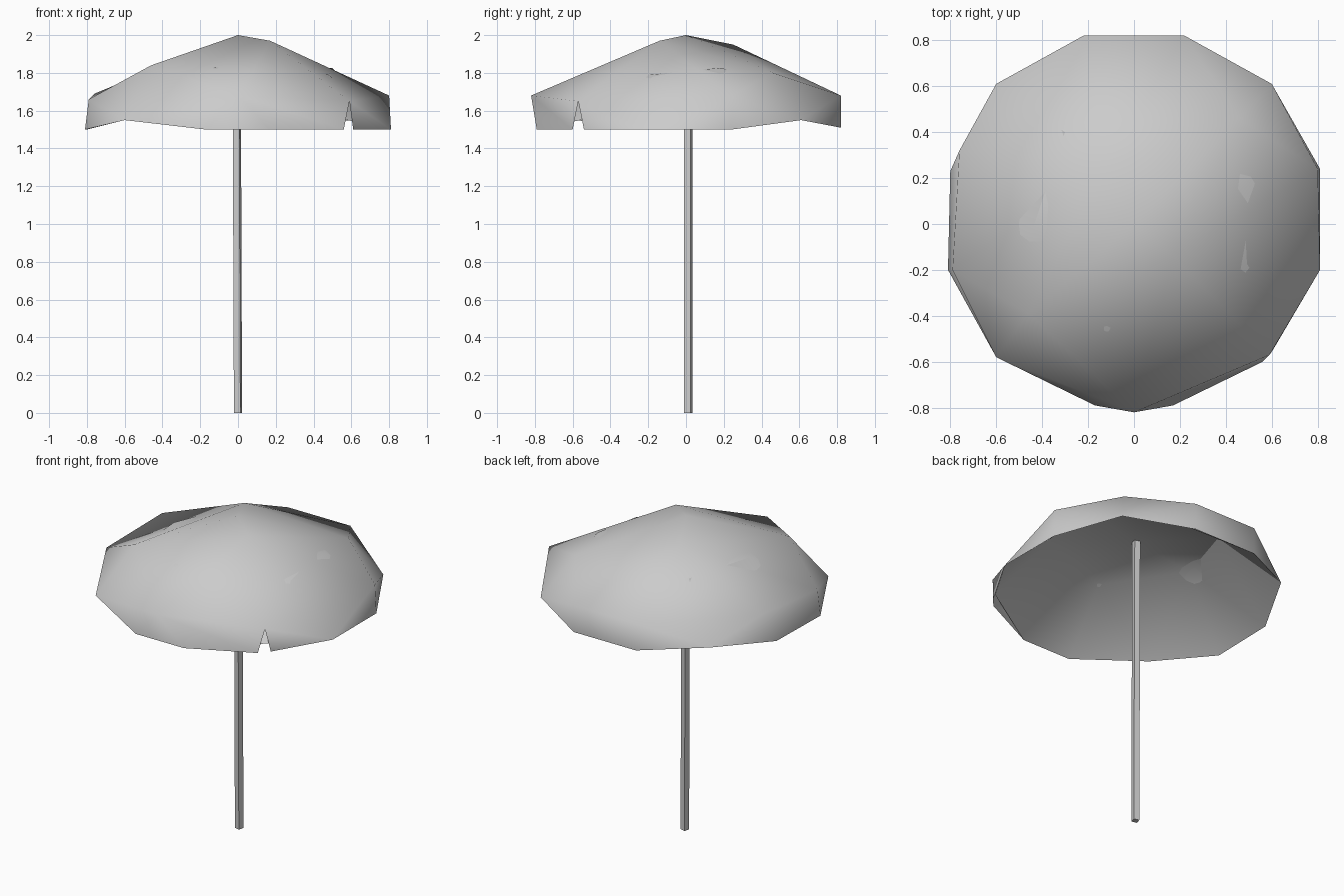
import bpy
import math

cube = bpy.data.objects.get("Cube")
if cube:
    bpy.data.objects.remove(cube, do_unlink=True)

colour = (0.6, 0.6, 0.6, 1)
grey = bpy.data.materials.new("light_grey")
grey.use_nodes = True
grey.diffuse_color = colour
grey.node_tree.nodes["Principled BSDF"].inputs["Base Color"].default_value = colour


def build(name, verts, faces, smooth_angle):
    mesh = bpy.data.meshes.new(name)
    mesh.from_pydata(verts, [], faces)
    mesh.materials.append(grey)
    obj = bpy.data.objects.new(name, mesh)
    bpy.context.collection.objects.link(obj)
    bpy.ops.object.select_all(action='DESELECT')
    obj.select_set(True)
    bpy.context.view_layer.objects.active = obj
    bpy.ops.object.shade_smooth_by_angle(angle=math.radians(smooth_angle))


def heading(point):
    return math.atan2(point[1], point[0])


# Canopy cloth: crown, shoulder and upper rim points, then hem points
points = {
    "apex": (0, 0, 2),
    "crown_front": (.17, -.14, 1.97),
    "crown_back": (-.13, .25, 1.95),
    "shoulder_left": (.46, .46, 1.8),
    "shoulder_right": (-.46, -.39, 1.84),
    "front": (0, -.82, 1.68),
    "right": (-.79, -.2, 1.66),
    "right_back": (-.76, .32, 1.69),
    "back_right": (-.22, .82, 1.68),
    "back_left": (.22, .82, 1.68),
    "left": (.8, .24, 1.68),
    "slit": (.59, -.57, 1.65),
    "slit_front": (.56, -.6, 1.5),
    "slit_back": (.61, -.54, 1.5),
    "hem_front_left": (.17, -.79, 1.5),
    "hem_front_right": (-.17, -.79, 1.5),
    "hem_corner_front": (-.6, -.58, 1.55),
    "hem_right_front": (-.81, -.2, 1.5),
    "hem_right_back": (-.8, .23, 1.5),
    "hem_corner_right": (-.6, .61, 1.55),
    "hem_back_right": (-.22, .82, 1.51),
    "hem_back_left": (.22, .82, 1.51),
    "hem_corner_left": (.6, .61, 1.55),
    "hem_left_back": (.81, .24, 1.5),
    "hem_left_front": (.81, -.2, 1.5),
}

# Cloth panels: triangles fanning out from one point to its neighbours
fans = {
    "crown_front": ["apex", "shoulder_right", "front", "slit", "left", "shoulder_left", "apex"],
    "crown_back": ["apex", "shoulder_left", "back_left", "back_right", "right_back",
                   "right", "shoulder_right", "apex"],
    "shoulder_right": ["right", "hem_corner_front", "front"],
    "shoulder_left": ["left", "hem_corner_left", "back_left"],
    "front": ["hem_corner_front", "hem_front_right", "hem_front_left", "slit_front", "slit"],
    "slit": ["slit_back", "hem_left_front"],
    "left": ["slit", "hem_left_front", "hem_left_back", "hem_corner_left"],
    "back_left": ["hem_corner_left", "hem_back_left", "hem_back_right", "back_right"],
    "back_right": ["hem_back_right", "hem_corner_right", "right_back"],
    "right_back": ["hem_corner_right", "hem_right_back", "hem_right_front", "right"],
    "right": ["hem_right_front", "hem_corner_front"],
}
names = list(points)
panels = [[names.index(n) for n in (hub, a, b)]
          for hub, around in fans.items() for a, b in zip(around, around[1:])]
build("canopy", list(points.values()), panels, 70)

# Canopy lining: hem joined to a shallow six-sided ceiling, facing down
hem = [points[n] for n in names if n.startswith("hem")] + [(.58, -.56, 1.55)]
hem.sort(key=heading)
ceiling = [(-.12, -.46, 1.83), (.48, -.19, 1.79), (.5, .17, 1.825),
           (.3, .42, 1.8), (-.3, .4, 1.83), (-.44, -.02, 1.845)]
count, rim = len(hem), len(ceiling)


def nearest(point):
    return count + min(range(rim), key=lambda k: math.dist(point[:2], ceiling[k][:2]))


lining = []
for i in range(count):
    j = (i + 1) % count
    here, after = nearest(hem[i]), nearest(hem[j])
    lining.append((i, here, j))
    if here != after:
        lining.append((here, after, j))
centre = count + rim
lining += [(count + k, centre, count + (k + 1) % rim) for k in range(rim)]
build("canopy_lining", hem + ceiling + [(0, 0, 1.87)], lining, 30)

# Pole: square, turned a little and leaning very slightly
turns = [math.radians(30 + 90 * i) for i in range(4)]
base = [(.025 * math.cos(a), .012 + .025 * math.sin(a), 0) for a in turns]
top = [(x - .007, y, 1.88) for x, y, z in base]
walls = [(i, (i + 1) % 4, (i + 1) % 4 + 4, i + 4) for i in range(4)]
walls += [(3, 2, 1, 0), (4, 5, 6, 7)]
build("pole", base + top, walls, 30)
